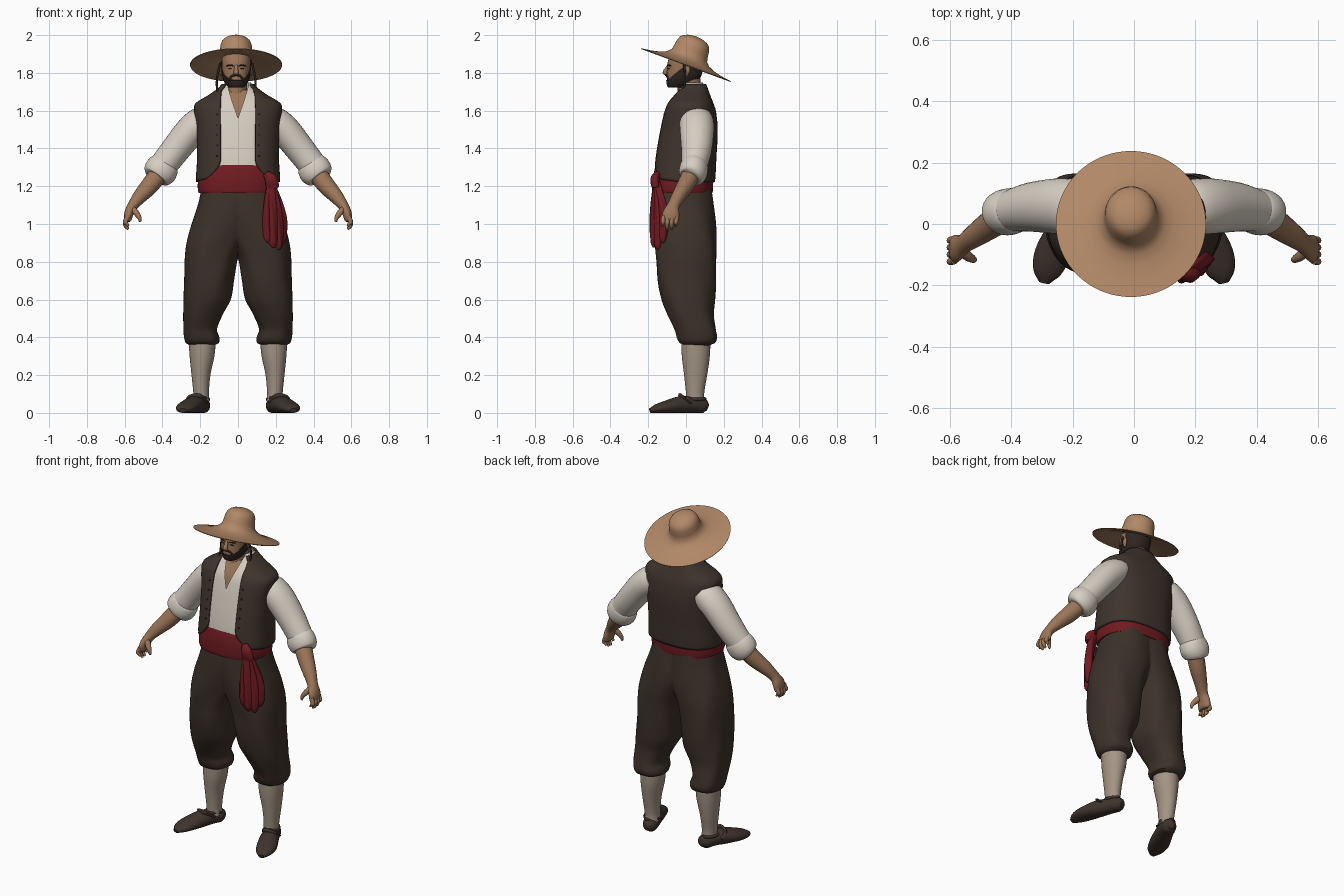
import bpy, bmesh, math
from mathutils import Vector

def material(name, rgb):
    m = bpy.data.materials.new(name)
    m.diffuse_color = (*rgb, 1)
    return m

STRAW = material("straw", (.44, .245, .135))
SKIN = material("skin", (.33, .18, .10))
HAIR = material("dark hair", (.026, .018, .014))
VEST = material("vest brown", (.05, .034, .026))
TROUSER = material("trouser brown", (.046, .031, .023))
SASH = material("sash red", (.16, .011, .015))
LINEN = material("linen", (.68, .62, .54))
STOCKING = material("stocking", (.37, .30, .235))
LEATHER = material("shoe leather", (.05, .033, .026))
PI2 = 2 * math.pi

def grid(name, rings, mat, closed=True, mirror=False, thick=0):
    """Skin a list of point rings into one mesh object."""
    bm = bmesh.new()
    vs = [[bm.verts.new(p) for p in r] for r in rings]
    n = len(rings[0])
    for a, b in zip(vs, vs[1:]):
        for j in range(n if closed else n - 1):
            k = (j + 1) % n
            bm.faces.new((a[j], a[k], b[k], b[j]))
    if closed:
        bm.faces.new(vs[0][::-1])
        bm.faces.new(vs[-1])
        bmesh.ops.recalc_face_normals(bm, faces=bm.faces)
    me = bpy.data.meshes.new(name)
    bm.to_mesh(me)
    bm.free()
    me.materials.append(mat)
    ob = bpy.data.objects.new(name, me)
    bpy.context.collection.objects.link(ob)
    if thick:
        s = ob.modifiers.new("thickness", 'SOLIDIFY')
        s.thickness, s.offset = thick, -1
    if mirror:
        m = ob.modifiers.new("mirror", 'MIRROR')
        m.use_bisect_axis[0] = True
    return ob

def sample(table, z):
    """Smooth interpolation of table rows keyed by their first column."""
    rows = sorted(table)
    z = min(max(z, rows[0][0]), rows[-1][0])
    i = max(k for k in range(len(rows) - 1) if rows[k][0] <= z)
    def slope(k, c):
        a, b = rows[max(k - 1, 0)], rows[min(k + 1, len(rows) - 1)]
        return (b[c] - a[c]) / (b[0] - a[0])
    h = rows[i + 1][0] - rows[i][0]
    u = (z - rows[i][0]) / h
    return [(2*u**3 - 3*u*u + 1) * rows[i][c] + (u**3 - 2*u*u + u) * h * slope(i, c)
            + (3*u*u - 2*u**3) * rows[i + 1][c] + (u**3 - u*u) * h * slope(i + 1, c)
            for c in range(1, len(rows[0]))]

def spow(v, e):
    return math.copysign(abs(v) ** e, v)

def panel(name, table, mat, zlo, zhi, t0=None, off=0, n=2.5, fold=(0, 1), nu=64, nv=24, **kw):
    """Horizontal sections (z, x left, x right, y front, y back); t = 0 faces front."""
    lo = zlo if callable(zlo) else lambda t: zlo
    hi = zhi if callable(zhi) else lambda t: zhi
    rings = []
    for i in range(nv + 1):
        v = i / nv
        nominal = lo(math.pi) * (1 - v) + hi(math.pi) * v
        start = t0(nominal) if t0 else 0
        ring = []
        for j in range(nu + (1 if t0 else 0)):
            t = start + (PI2 - 2 * start) * j / nu
            m = min(t, PI2 - t)
            z = lo(m) * (1 - v) + hi(m) * v
            xa, xb, yf, yb = sample(table, z)
            w = 1 + fold[0] * math.sin(fold[1] * t + 14 * z)
            rx, ry = ((xb - xa) / 2 + off) * w, ((yb - yf) / 2 + off) * w
            ring.append(((xa + xb) / 2 + rx * spow(math.sin(t), 2 / n),
                         (yf + yb) / 2 - ry * spow(math.cos(t), 2 / n), z))
        rings.append(ring)
    return grid(name, rings, mat, closed=t0 is None, **kw)

def tube(name, pts, mat, ref=(0, 1, 0), nu=24, sub=4, floor=None, mirror=True):
    """Swept ellipse through (x, y, z, radius u, radius v) points."""
    table = [(i, *p) for i, p in enumerate(pts)]
    s = [sample(table, i / sub) for i in range((len(pts) - 1) * sub + 1)]
    rings = []
    for i, p in enumerate(s):
        d = (Vector(s[min(i + 1, len(s) - 1)][:3]) - Vector(s[max(i - 1, 0)][:3])).normalized()
        u = d.cross(Vector(ref)).normalized()
        v = u.cross(d)
        ring = [Vector(p[:3]) + u * p[3] * math.cos(PI2 * j / nu) + v * p[4] * math.sin(PI2 * j / nu)
                for j in range(nu)]
        if floor is not None:
            for q in ring:
                q.z = max(q.z, floor)
        rings.append(ring)
    return grid(name, rings, mat, mirror=mirror)

def sym(rows, cx=0):
    return [(z, cx - rx, cx + rx, yf, yb) for z, rx, yf, yb in rows]

# Torso: chest, shirt and open vest share one set of sections
TORSO = sym([(1.15, .21, -.168, .14), (1.24, .219, -.174, .152), (1.35, .214, -.166, .158),
             (1.5, .218, -.14, .165), (1.6, .23, -.115, .155), (1.64, .222, -.098, .142),
             (1.68, .158, -.072, .126), (1.72, .102, -.048, .112), (1.75, .078, -.03, .10)])

def gap(width):
    def t0(z):
        xa, xb, _, _ = sample(TORSO, z)
        return math.asin(min(.8, max(0, width(z)) / xb) ** 1.25)
    return t0

panel("chest", TORSO, SKIN, 1.54, 1.71, off=-.022)
panel("shirt", TORSO, LINEN, 1.27, 1.748, gap(lambda z: (z - 1.56) * .36), off=-.011, nv=44)
panel("vest", TORSO, VEST, lambda m: 1.222 + .02 * max(0, math.cos(m)), 1.742,
      gap(lambda z: .092 + 7 * max(0, 1.33 - z) ** 2 - .05 * max(0, z - 1.68)), off=.003, thick=.011, nv=40)
for i in range(5):
    z = 1.36 + i * .055
    xa, xb, yf, yb = sample(TORSO, z)
    y = (yf + yb) / 2 - (yb - yf) / 2 * (1 - (.112 / xb) ** 2.5) ** .4
    tube("vest_buttons", [(.112, y + .004, z, .006, .006), (.112, y - .008, z, .005, .005)],
         HAIR, ref=(0, 0, 1), nu=10, sub=1)

# Sash: creased waistband, knot and hanging tails
BAND = sym([(1.15, .20, -.168, .138), (1.18, .21, -.175, .142), (1.24, .209, -.175, .144),
            (1.29, .206, -.167, .145), (1.32, .2, -.158, .145)], -.003)
panel("sash", BAND, SASH, 1.163, lambda m: 1.28 + .033 * math.cos(m), fold=(.005, 3))
tube("sash_knot", [(.15, -.15, 1.265, .02, .016), (.175, -.165, 1.235, .034, .024),
                   (.185, -.16, 1.19, .034, .02)], SASH, mirror=False)
for x, y, w, end in ((.155, -.172, .022, .90), (.182, -.17, .026, .875),
                     (.21, -.15, .026, .865), (.232, -.122, .024, .90)):
    TAIL = [(end, x, x + .014, y - .005, y + .005), (end + .025, x - w * .8, x + w, y - .016, y + .022),
            (1.05, x - w, x + w * .9, y - .018, y + .028),
            (1.24, .165 - w * .5, .165 + w, -.174, -.14)]
    panel("sash_tail", TAIL, SASH, end, 1.23, fold=(.12, 4), n=2, nu=24)

# Baggy trousers gathered below the knee
LEG = [(1.2, -.1, .187, -.16, .135), (1.1, -.1, .213, -.165, .146), (1.0, -.09, .248, -.165, .157),
       (.9, -.03, .272, -.165, .162), (.82, .002, .28, -.16, .162), (.7, .022, .284, -.15, .16),
       (.6, .037, .29, -.128, .153), (.52, .08, .291, -.097, .146), (.44, .112, .288, -.06, .158),
       (.395, .098, .284, -.048, .165), (.365, .105, .272, -.03, .15), (.355, .13, .25, 0, .12)]
panel("trouser_leg", LEG, TROUSER, .355, 1.19, fold=(.014, 6), n=2.35, nu=72, nv=56, mirror=True)

# Stockings and shoes
CALF = [(.05, .15, .235, 0, .10), (.1, .154, .236, 0, .096), (.2, .146, .246, -.01, .112),
        (.3, .125, .256, -.022, .126), (.4, .115, .262, -.025, .13)]
panel("stocking", CALF, STOCKING, .06, .37, n=2, nu=32, mirror=True)
tube("shoe", [(.178, .112, .028, .02, .02), (.185, .09, .036, .04, .04), (.205, .035, .042, .048, .042),
              (.234, -.03, .042, .054, .046), (.266, -.1, .031, .058, .035),
              (.284, -.155, .022, .046, .024), (.292, -.19, .012, .018, .012)],
     LEATHER, ref=(0, 0, 1), floor=0)
tube("shoe_strap", [(.165, .01, .055, .01, .006), (.198, -.03, .087, .012, .007),
                    (.226, -.03, .091, .013, .008), (.262, -.01, .078, .012, .007),
                    (.262, .03, .05, .01, .006)], LEATHER, nu=12)
tube("shoe_collar", [(.155, .05, .072, .009, .009), (.193, -.008, .082, .009, .009),
                     (.24, .04, .072, .009, .009), (.2, .1, .074, .009, .009),
                     (.155, .05, .072, .009, .009)], LEATHER, ref=(0, 0, 1), nu=12)

# Sleeves, rolled cuffs, forearms and hands
tube("sleeve", [(.165, .054, 1.56, .07, .085), (.2, .056, 1.535, .083, .091), (.255, .058, 1.487, .082, .09),
                (.335, .055, 1.388, .077, .08), (.405, .042, 1.298, .073, .067)], LINEN, nu=32)
tube("cuff", [(.375, .046, 1.322, .06, .058), (.382, .045, 1.312, .078, .07),
              (.398, .042, 1.295, .087, .075), (.418, .037, 1.272, .086, .075),
              (.435, .031, 1.25, .074, .066), (.44, .028, 1.243, .048, .046)], LINEN, nu=32)
tube("forearm", [(.42, .03, 1.265, .05, .05), (.47, -.005, 1.2, .047, .045), (.52, -.04, 1.145, .038, .037),
                 (.556, -.066, 1.098, .028, .032), (.576, -.078, 1.06, .025, .044),
                 (.583, -.083, 1.025, .02, .044), (.583, -.084, 1.012, .012, .035)], SKIN)
for y, tip in ((-.119, .99), (-.096, .972), (-.073, .974), (-.05, .988)):
    tube("finger", [(.584, y, 1.04, .013, .012), (.597, y - .003, 1.01, .013, .012),
                    (.592, y - .004, tip + .015, .011, .01), (.58, y - .004, tip, .006, .006)], SKIN, nu=10)
tube("thumb", [(.562, -.085, 1.085, .016, .018), (.54, -.105, 1.06, .016, .016),
               (.523, -.115, 1.035, .012, .012), (.518, -.118, 1.012, .006, .006)], SKIN, nu=12)

# Neck, head and face
CX = -.01
panel("neck", sym([(1.6, .08, -.06, .1), (1.68, .06, -.045, .085), (1.78, .058, -.045, .075)], CX),
      SKIN, 1.67, 1.77, n=2)
HEAD = sym([(1.715, .025, -.085, -.02), (1.735, .048, -.097, .03), (1.77, .066, -.101, .068),
            (1.81, .073, -.099, .083), (1.86, .076, -.096, .09), (1.91, .07, -.075, .09),
            (1.94, .05, -.05, .07)], CX)
panel("head", HEAD, SKIN, 1.722, 1.93, n=2.2)
panel("beard", HEAD, HAIR, 1.722, lambda m: 1.76 + .07 * min(1, max(0, m - .6) / .9), off=.004, n=2.2)
panel("back_hair", HEAD, HAIR, 1.76, 1.92, lambda z: 1.7, off=.005, n=2.2)

def bar(name, pts, r, mat):
    tube(name, [(*p, r, r) for p in pts], mat, ref=(0, 0, 1), nu=10, mirror=False)

for s in (-1, 1):
    bar("moustache", [(CX, -.106, 1.789), (CX + s * .022, -.101, 1.784), (CX + s * .04, -.09, 1.76)], .006, HAIR)
    bar("eyebrow", [(CX + s * .014, -.096, 1.838), (CX + s * .032, -.093, 1.841), (CX + s * .05, -.08, 1.837)],
        .004, HAIR)
    bar("eye", [(CX + s * .024, -.095, 1.824), (CX + s * .04, -.089, 1.824)], .003, HAIR)
    tube("ear", [(CX + s * .078, 0, 1.785, .004, .008), (CX + s * .082, .005, 1.81, .008, .016),
                 (CX + s * .082, .008, 1.835, .004, .01)], SKIN, nu=12, mirror=False)
    bar("hat_cord", [(CX + s * .085, -.01, 1.85), (CX + s * .1, -.005, 1.78),
                     (CX + s * .102, -.01, 1.73), (CX + s * .094, -.035, 1.69)], .006, HAIR)
tube("nose", [(CX, -.092, 1.842, .008, .007), (CX, -.105, 1.818, .011, .01),
              (CX, -.112, 1.802, .014, .012), (CX, -.1, 1.793, .011, .008)], SKIN, nu=14, mirror=False)

# Straw hat: turned profile tilted back
TILT = math.radians(20.2)
PROFILE = [(.06, .03), (.085, .028), (.11, .022), (.15, .011), (.2, 0), (.251, -.004), (.253, 0),
           (.2, .007), (.15, .019), (.118, .033), (.1, .052), (.094, .08), (.09, .11),
           (.081, .131), (.066, .144), (.045, .153), (.02, .158), (.002, .159)]
rings = []
for r, h in PROFILE:
    ring = []
    for j in range(72):
        a = PI2 * j / 72
        x, y = r * .965 * math.cos(a), r * math.sin(a)
        if h > .04:
            x *= .95
        ring.append((CX + x, y * math.cos(TILT) + h * math.sin(TILT),
                     1.843 - y * math.sin(TILT) + h * math.cos(TILT)))
    rings.append(ring)
grid("hat", rings, STRAW)

# Smooth shading with crisp edges
for ob in bpy.context.scene.objects:
    ob.select_set(True)
    bpy.context.view_layer.objects.active = ob
bpy.ops.object.shade_smooth_by_angle(angle=math.radians(45))
